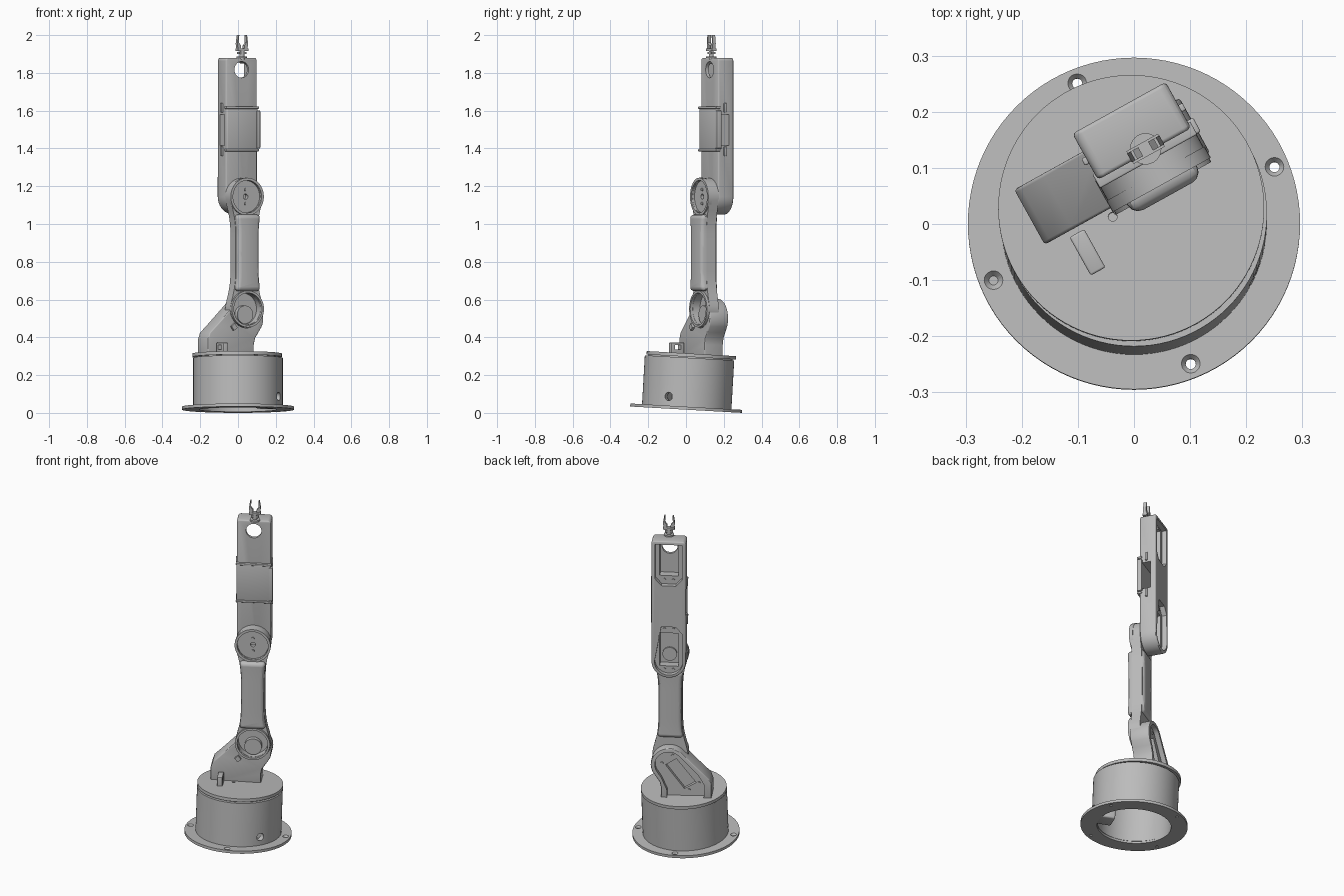
import bpy, bmesh
from math import sin, cos, pi, radians, sqrt
from mathutils import Matrix, Vector

cube = bpy.data.objects.get("Cube")
if cube:
    bpy.data.objects.remove(cube, do_unlink=True)

grey = bpy.data.materials.new("machine grey")
grey.use_nodes = True
grey.diffuse_color = (0.5, 0.5, 0.5, 1)
grey.node_tree.nodes["Principled BSDF"].inputs["Base Color"].default_value = (0.5, 0.5, 0.5, 1)

# Frames: the arm is turned about z, the base leans back slightly
ARM = Matrix.Rotation(radians(29), 4, 'Z')
BASE = Matrix.Translation((0, 0, 0.017)) @ Matrix.Rotation(-0.057, 4, 'X')
U = 0.077          # arm centre line
ELBOW, SHOULDER = 1.145, 0.55
parts = []


def make(name, bm, frame, bevel=0):
    bmesh.ops.recalc_face_normals(bm, faces=bm.faces)
    me = bpy.data.meshes.new(name)
    bm.to_mesh(me)
    bm.free()
    me.materials.append(grey)
    ob = bpy.data.objects.new(name, me)
    bpy.context.collection.objects.link(ob)
    ob.matrix_world = frame
    parts.append(ob)
    if bevel:
        m = ob.modifiers.new("bevel", 'BEVEL')
        m.width, m.segments, m.angle_limit = bevel, 3, radians(40)
        bake(ob)
    return ob


def bake(ob):
    bpy.context.view_layer.update()
    ev = ob.evaluated_get(bpy.context.evaluated_depsgraph_get())
    me = bpy.data.meshes.new_from_object(ev)
    ob.modifiers.clear()
    ob.data = me


def cut(ob, *cutters):
    for c in cutters:
        m = ob.modifiers.new("cut", 'BOOLEAN')
        m.object, m.operation, m.solver = c, 'DIFFERENCE', 'EXACT'
        bake(ob)
        parts.remove(c)
        bpy.data.objects.remove(c, do_unlink=True)


def prism(name, pts, v0, v1, bevel=0):
    """Extrude an outline of (across, up) points from front to back."""
    bm = bmesh.new()
    a = [bm.verts.new((u, v0, z)) for u, z in pts]
    b = [bm.verts.new((u, v1, z)) for u, z in pts]
    bm.faces.new(a)
    bm.faces.new(b)
    n = len(pts)
    for i in range(n):
        bm.faces.new((a[i], a[(i + 1) % n], b[(i + 1) % n], b[i]))
    return make(name, bm, ARM, bevel)


def arc(cx, cz, r, a0, a1, n=24):
    return [(cx + r * cos(radians(a0 + (a1 - a0) * i / n)),
             cz + r * sin(radians(a0 + (a1 - a0) * i / n))) for i in range(n + 1)]


def disc(name, u, z, r, v0, v1):
    return prism(name, arc(u, z, r, 0, 360, 48)[:-1], v0, v1)


def ring(name, z, r, inner, v0, v1):
    cut(disc(name, U, z, r, v0, v1), disc("bore", U, z, inner, v0 - 0.1, v1 + 0.1))


def box(name, u, v, z, frame=ARM, bevel=0):
    bm = bmesh.new()
    bmesh.ops.create_cube(bm, size=1)
    for w in bm.verts:
        w.co = Vector([(p[0] + p[1]) / 2 + (p[1] - p[0]) * c for p, c in zip((u, v, z), w.co)])
    return make(name, bm, frame, bevel)


def tube(name, x, y, r0, r1, z0, z1, frame=BASE, n=96):
    bm = bmesh.new()
    bmesh.ops.create_cone(bm, cap_ends=True, segments=n, radius1=r0, radius2=r1, depth=z1 - z0,
                          matrix=Matrix.Translation((x, y, (z0 + z1) / 2)))
    return make(name, bm, frame)


# Base: hollow drum on a flange with four countersunk holes
flange = tube("base_flange", 0, 0, 0.296, 0.296, 0, 0.016)
cut(flange, tube("bore", 0, 0, 0.205, 0.205, -0.1, 0.1))
for k in range(4):
    a = radians(22 + 90 * k)
    x, y = 0.27 * cos(a), 0.27 * sin(a)
    cut(flange, tube("hole", x, y, 0.009, 0.009, -0.05, 0.05, n=20),
        tube("sink", x, y, 0.008, 0.017, 0.005, 0.0165, n=20))
drum = tube("base_drum", 0, 0.003, 0.237, 0.237, 0.012, 0.275)
port_turn = Matrix.Rotation(radians(-24), 4, 'Z')
port = tube("port", 0, 0, 0.022, 0.022, 0, 0.3, n=24)
port.matrix_world = BASE @ port_turn @ Matrix.Translation((0, 0, 0.065)) @ Matrix.Rotation(pi / 2, 4, 'Y')
cut(drum, tube("bore", 0, 0.003, 0.205, 0.205, -0.1, 0.255), port)
socket = box("cable_socket", (0.12, 0.215), (-0.05, 0.05), (0.002, 0.12), BASE @ port_turn, 0.01)
cut(socket, box("socket_hollow", (0.14, 0.25), (-0.025, 0.025), (0.03, 0.1), BASE @ port_turn))
tube("base_neck", 0, 0.008, 0.222, 0.222, 0.27, 0.283)
turntable = tube("turntable", -0.005, 0.012, 0.237, 0.237, 0.28, 0.298)
cut(turntable, tube("hole", -0.038, -0.004, 0.008, 0.008, 0.285, 0.4, n=16))

# Cable bridge on the turntable
bridge = box("cable_bridge", (-0.112, -0.082), (-0.043, 0.035), (0.29, 0.372), bevel=0.004)
cut(bridge, box("slot", (-0.2, 0), (-0.022, 0.014), (0.335, 0.36)))

# Shoulder bracket: leaning plate, hollow at the back
bracket = prism("shoulder_bracket",
                [(-0.157, 0.29), (-0.157, 0.39), (-0.145, 0.425), (-0.1, 0.468)]
                + arc(U, 0.5, 0.103, 130, -25, 20)
                + [(0.15, 0.425), (0.13, 0.395), (0.122, 0.36), (0.122, 0.29)],
                0.045, 0.157, 0.006)
pocket = prism("pocket", [(-0.11, 0.25), (-0.12, 0.385), (-0.085, 0.445)]
               + arc(U, 0.5, 0.08, 130, -25, 16) + [(0.12, 0.42), (0.09, 0.35), (0.09, 0.25)],
               0.13, 0.2)
well = prism("well", [(-0.07, 0.39), (0.04, 0.53), (0.1, 0.49), (-0.005, 0.35)], 0.106, 0.2)
cut(bracket, disc("arm_clearance", U, SHOULDER, 0.1, 0, 0.1), pocket, well)
for u, z in ((-0.085, 0.39), (-0.03, 0.345), (0.06, 0.55), (0.12, 0.5)):
    disc("bracket_screw", u, z, 0.008, 0.12, 0.136)
prism("bracket_lug", [(-0.022, 0.458), (-0.002, 0.475), (0.014, 0.452), (-0.006, 0.435)], 0.03, 0.06)

# Upper arm: two round ends joined by a waisted shaft
mid = (ELBOW + SHOULDER) / 2


def waist(z):
    s = max(0, (abs(z - mid) - 0.1) / (mid - SHOULDER - 0.14))
    return 0.066 + 0.0257 * s * s


heights = [SHOULDER + 0.05 + (ELBOW - SHOULDER - 0.1) * i / 20 for i in range(21)]
outline = ([(U + waist(z), z) for z in heights] + arc(U, ELBOW, 0.098, -20, 200)
           + [(U - waist(z), z) for z in reversed(heights)] + arc(U, SHOULDER, 0.098, 160, 380))
upper_arm = prism("upper_arm", outline, 0.045, 0.102)
cut(upper_arm, disc("bowl", U, SHOULDER, 0.084, 0, 0.088),
    disc("dish", U, ELBOW, 0.085, 0, 0.056),
    disc("axle_hole", U, ELBOW, 0.014, 0, 0.08))
ring("elbow_rim", ELBOW, 0.1, 0.086, 0.037, 0.06)
ring("shoulder_rim", SHOULDER, 0.097, 0.085, 0.03, 0.07)
disc("shoulder_boss", U, SHOULDER - 0.03, 0.048, 0.06, 0.095)
for dz in (-0.037, 0.037):
    disc("elbow_screw", U, ELBOW + dz, 0.008, 0.05, 0.06)
shaft_z = [0.645 + 0.405 * i / 16 for i in range(17)]
prism("upper_arm_shaft", [(U + waist(z) - 0.002, z) for z in shaft_z]
      + [(U - waist(z) + 0.002, z) for z in reversed(shaft_z)], 0.014, 0.114, 0.025)

# Forearm: long housing with two pockets at the back and a hole at the wrist
W = 0.095
forearm = prism("forearm", [(U + W, 1.87), (U + W - 0.01, 1.88), (U - W + 0.01, 1.88), (U - W, 1.87)]
                + arc(U, ELBOW, W, 180, 360), 0.1, 0.194, 0.01)
top_pocket = prism("top_pocket", [(U + 0.075, 1.86), (U - 0.075, 1.86), (U - 0.075, 1.65), (U - 0.04, 1.61),
                                  (U + 0.04, 1.61), (U + 0.075, 1.65)], 0.165, 0.3)
low_pocket = prism("low_pocket", [(U + 0.04, 1.36), (U - 0.04, 1.36), (U - 0.075, 1.32)]
                   + arc(U, ELBOW, 0.078, 180, 360), 0.165, 0.3)
cut(forearm, top_pocket, low_pocket,
    box("top_well", (U - 0.052, U + 0.052), (0.118, 0.3), (1.66, 1.85)),
    box("low_well", (U - 0.052, U + 0.052), (0.118, 0.3), (1.11, 1.31)),
    box("side_window", (-0.2, 0.4), (0.115, 0.165), (1.415, 1.58)),
    disc("wrist_hole", U, 1.817, 0.043, 0, 0.3))
for z0 in (1.635, 1.335, 1.09):
    for du in (-0.025, 0.025):
        disc("pocket_screw", U + du, z0, 0.008, 0.16, 0.17)
disc("elbow_axle", U, ELBOW + 0.02, 0.04, 0.11, 0.128)
for s in (-1, 1):
    for z0 in (1.36, 1.59):
        a, b = sorted((U + s * (W - 0.005), U + s * (W + 0.008)))
        box("window_clip", (a, b), (0.133, 0.147), (z0, z0 + 0.05), bevel=0.003)

# Front cover with a lip at top and bottom
box("front_cover", (U - W, U + W), (0.089, 0.112), (1.39, 1.615), bevel=0.008)
for z0 in (1.385, 1.61):
    box("cover_lip", (U - W - 0.004, U + W + 0.004), (0.085, 0.112), (z0, z0 + 0.012), bevel=0.003)
box("side_cover", (U + W - 0.01, U + W + 0.012), (0.086, 0.115), (1.4, 1.6), bevel=0.004)

# Gripper
G, V = 0.083, 0.107
tube("gripper_post", G, V, 0.013, 0.013, 1.87, 1.93, ARM, 20)
tube("gripper_foot", G, V, 0.028, 0.028, 1.878, 1.888, ARM, 24)
box("gripper_collar", (G - 0.022, G + 0.022), (V - 0.012, V + 0.012), (1.9, 1.91))
box("gripper_bar", (G - 0.032, G + 0.032), (V - 0.013, V + 0.013), (1.917, 1.93))
for s in (-1, 1):
    prism("gripper_finger", [(G + s * u, z) for u, z in
          ((0.01, 1.925), (0.028, 1.925), (0.033, 1.955), (0.026, 2.0), (0.021, 2.0), (0.022, 1.96), (0.01, 1.945))],
          V - 0.009, V + 0.009)

# Smooth shading with sharp edges kept
bpy.ops.object.select_all(action='DESELECT')
for ob in parts:
    ob.select_set(True)
bpy.context.view_layer.objects.active = parts[0]
bpy.ops.object.shade_smooth_by_angle(angle=radians(30))
